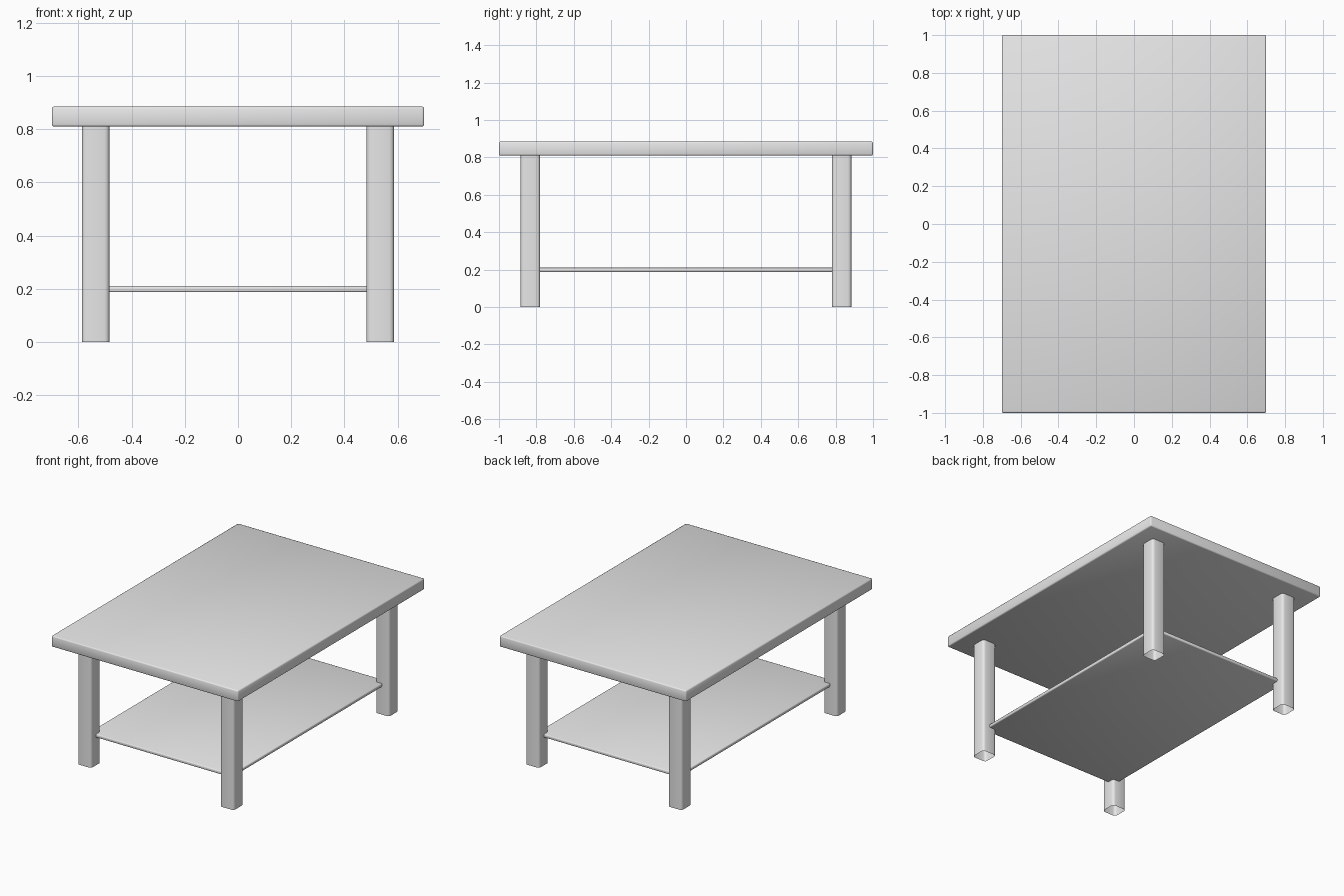
import bpy, bmesh

cube = bpy.data.objects.get("Cube")
if cube:
    bpy.data.objects.remove(cube, do_unlink=True)

GREY = (0.8, 0.8, 0.8, 1)
mat = bpy.data.materials.new("plain grey")
mat.use_nodes = True
mat.diffuse_color = GREY
mat.node_tree.nodes["Principled BSDF"].inputs["Base Color"].default_value = GREY


def rounded_box(name, centre, size, radius, segments, open_ends=False):
    """Smooth box with rounded edges; open_ends makes an upright tube."""
    bm = bmesh.new()
    bmesh.ops.create_cube(bm, size=1)
    bmesh.ops.scale(bm, vec=size, verts=bm.verts)
    edges = list(bm.edges)
    if open_ends:
        caps = [f for f in bm.faces if abs(f.normal.z) > 0.9]
        bmesh.ops.delete(bm, geom=caps, context='FACES_ONLY')
        edges = [e for e in bm.edges
                 if abs(e.verts[0].co.z - e.verts[1].co.z) > 0.01]
    bmesh.ops.bevel(bm, geom=edges, offset=radius, segments=segments,
                    profile=0.5, affect='EDGES')
    for f in bm.faces:
        f.smooth = True
    mesh = bpy.data.meshes.new(name)
    bm.to_mesh(mesh)
    bm.free()
    mesh.materials.append(mat)
    obj = bpy.data.objects.new(name, mesh)
    obj.location = centre
    bpy.context.collection.objects.link(obj)
    return obj


LEG_X, LEG_Y, LEG_W = 0.535, 0.832, 0.104
TOP_Z, UNDER_Z = 0.885, 0.81

# Table top
rounded_box("table_top", (0, 0, (TOP_Z + UNDER_Z) / 2),
            (1.4, 2, TOP_Z - UNDER_Z), 0.008, 2)

# Lower shelf, its corners set into the middle of the legs
rounded_box("shelf", (0, 0, 0.199), (2 * LEG_X, 2 * LEG_Y, 0.023), 0.006, 2)

# Four hollow legs
for end, sy in (("front", -1), ("back", 1)):
    for side, sx in (("left", 1), ("right", -1)):
        rounded_box(f"{end}_{side}_leg", (sx * LEG_X, sy * LEG_Y, UNDER_Z / 2),
                    (LEG_W, LEG_W, UNDER_Z), 0.018, 3, open_ends=True)
